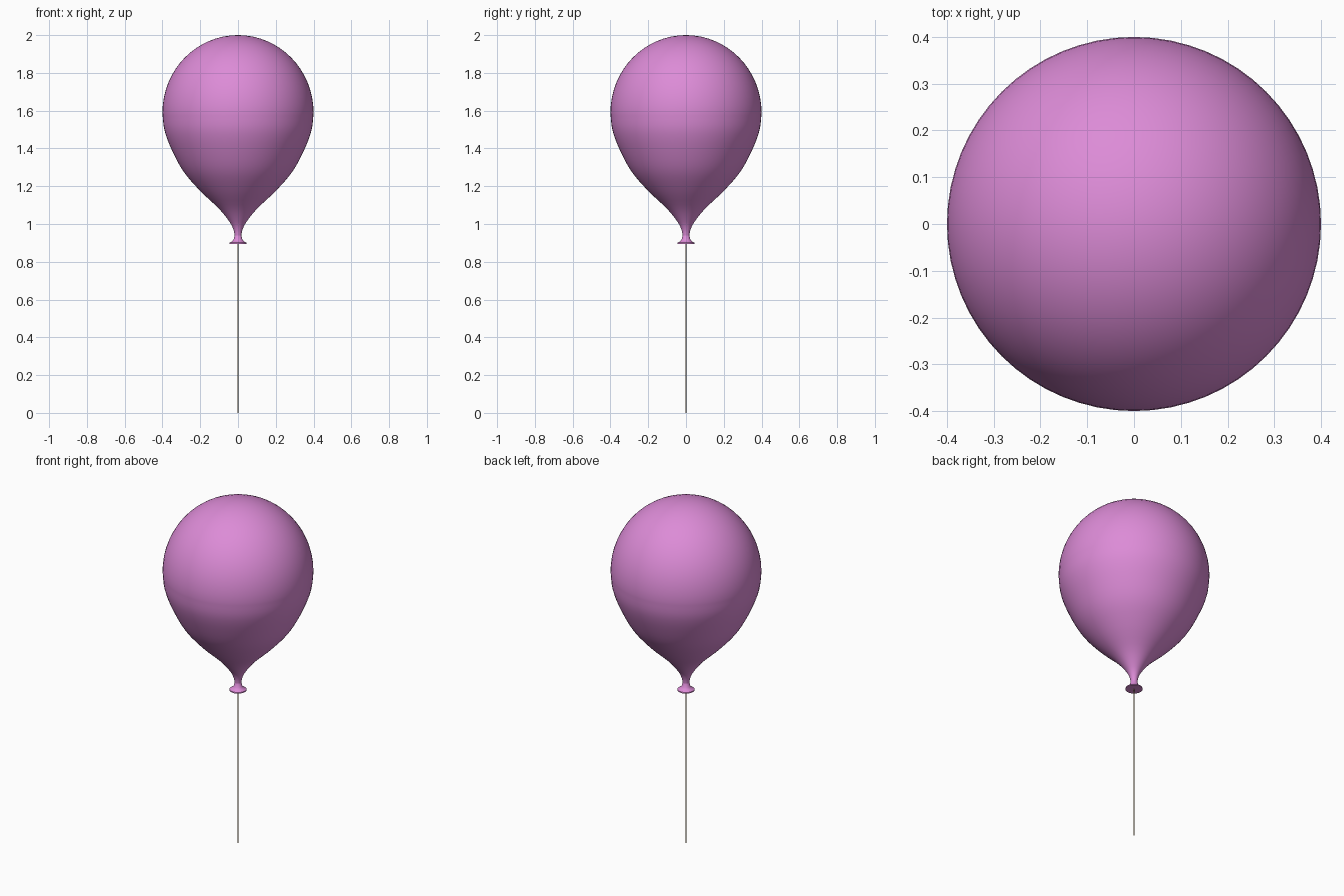
import bpy
import bmesh
from math import pi, sin, cos

cube = bpy.data.objects.get("Cube")
if cube:
    bpy.data.objects.remove(cube, do_unlink=True)


def material(name, colour):
    mat = bpy.data.materials.new(name)
    mat.use_nodes = True
    mat.diffuse_color = (*colour, 1)
    mat.node_tree.nodes["Principled BSDF"].inputs["Base Color"].default_value = (*colour, 1)
    return mat


def smooth_curve(points, steps):
    """Catmull-Rom samples through 2D points."""
    pts = [points[0], *points, points[-1]]
    out = []
    for a, b, c, d in zip(pts, pts[1:], pts[2:], pts[3:]):
        for i in range(steps):
            t = i / steps
            out.append(tuple(
                q + t * (r - p) / 2 + t * t * (2 * p - 5 * q + 4 * r - s) / 2
                + t ** 3 * (3 * q - p - 3 * r + s) / 2
                for p, q, r, s in zip(a, b, c, d)))
    return out + [points[-1]]


def lathe(name, profile, mat, sides=64):
    """Spin a (radius, height) profile about the z axis."""
    bm = bmesh.new()
    verts = [bm.verts.new((r, 0, z)) for r, z in profile]
    edges = [bm.edges.new(pair) for pair in zip(verts, verts[1:])]
    bmesh.ops.spin(bm, geom=verts + edges, cent=(0, 0, 0), axis=(0, 0, 1),
                   angle=2 * pi, steps=sides, use_merge=True)
    bmesh.ops.remove_doubles(bm, verts=bm.verts, dist=1e-5)
    bmesh.ops.recalc_face_normals(bm, faces=bm.faces)
    mesh = bpy.data.meshes.new(name)
    bm.to_mesh(mesh)
    bm.free()
    obj = bpy.data.objects.new(name, mesh)
    bpy.context.collection.objects.link(obj)
    mesh.materials.append(mat)
    bpy.ops.object.select_all(action="DESELECT")
    obj.select_set(True)
    bpy.context.view_layer.objects.active = obj
    bpy.ops.object.shade_smooth_by_angle(angle=pi / 4)
    return obj


pink = material("orchid pink rubber", (0.72, 0.26, 0.68))
tan = material("tan twine", (0.38, 0.25, 0.12))

# Balloon skin: rounded dome, tapering body, narrow neck
RADIUS, MIDDLE, TOP = 0.4, 1.59, 2.0
dome = [(RADIUS * cos(a), MIDDLE + (TOP - MIDDLE) * sin(a))
        for a in (pi / 2 * i / 16 for i in range(16))] + [(0, TOP)]
body = smooth_curve([(0.018, 0.94), (0.024, 0.97), (0.044, 1.01), (0.1, 1.08), (0.2, 1.175),
                     (0.29, 1.28), (0.354, 1.4), (0.39, 1.5), (RADIUS, MIDDLE)], 4)
lathe("balloon", body[:-1] + dome, pink)

# Flared lip under the neck, closed by a flat base
lip = [(0, 0.895), (0.046, 0.895), (0.045, 0.901), (0.032, 0.908),
       (0.023, 0.918), (0.018, 0.94)]
lathe("tied_lip", lip, pink, 32)

# String hanging straight down from the lip
lathe("string", [(0, 0), (0.002, 0), (0.002, 0.9), (0, 0.9)], tan, 8)
